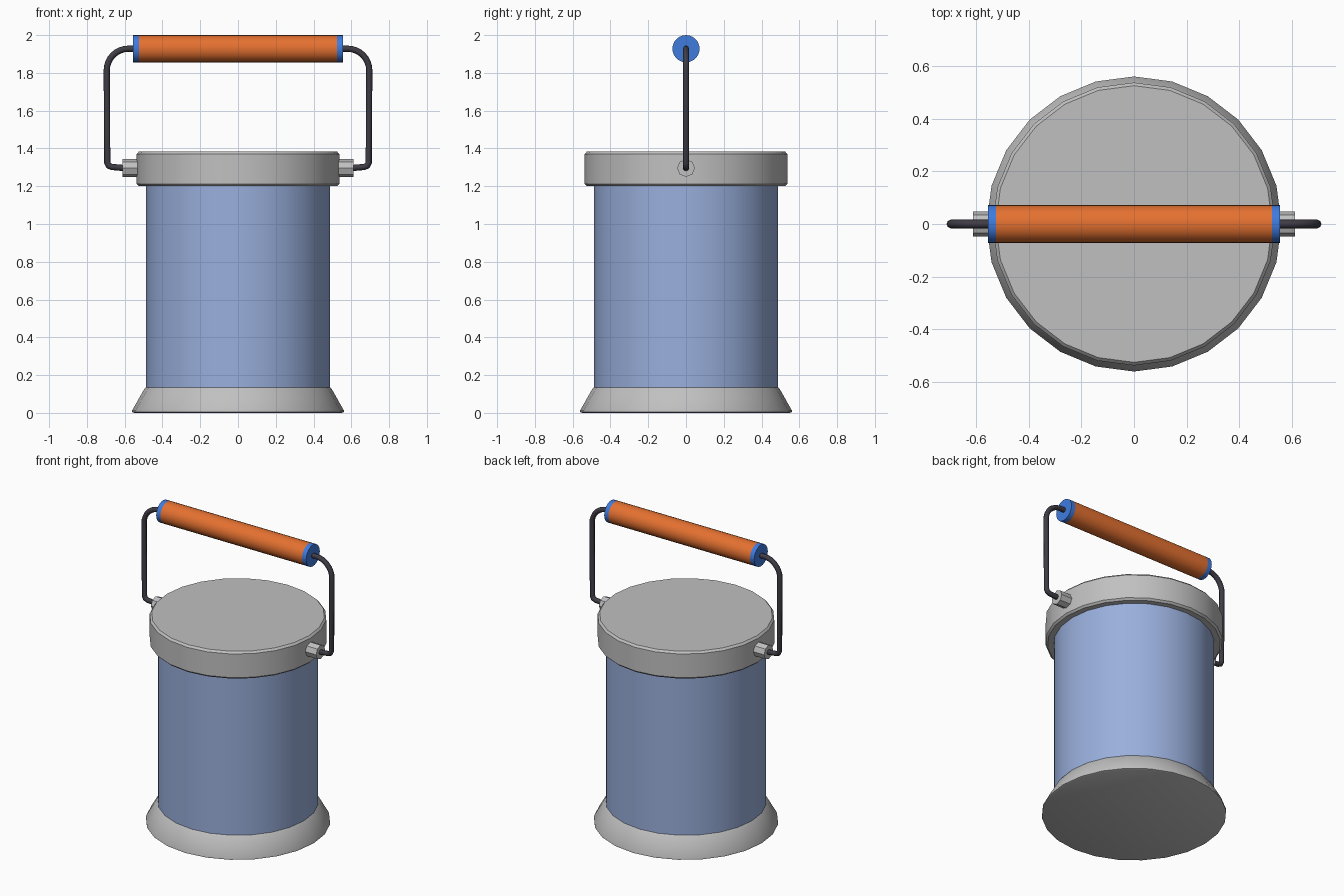
import bpy, math
from mathutils import Matrix

if "Cube" in bpy.data.objects:
    bpy.data.objects.remove(bpy.data.objects["Cube"])


def material(name, rgb):
    m = bpy.data.materials.new(name)
    m.diffuse_color = (*rgb, 1)
    m.use_nodes = True
    m.node_tree.nodes["Principled BSDF"].inputs["Base Color"].default_value = m.diffuse_color
    return m


GREY = material("light grey", (0.53, 0.53, 0.53))
PALE = material("pale blue", (0.32, 0.43, 0.72))
ORANGE = material("orange", (0.78, 0.165, 0.03))
BLUE = material("bright blue", (0.05, 0.20, 0.74))
DARK = material("dark wire", (0.05, 0.045, 0.06))


def finish(ob, mat, angle=30):
    ob.data.materials.clear()
    ob.data.materials.append(mat)
    bpy.ops.object.select_all(action='DESELECT')
    ob.select_set(True)
    bpy.context.view_layer.objects.active = ob
    bpy.ops.object.shade_smooth_by_angle(angle=math.radians(angle))


def turned(name, profile, mat, sides=24, along_x=False):
    """Closed solid of revolution from (radius, height) pairs."""
    verts, faces = [], []
    for r, h in profile:
        for i in range(sides):
            a = 2 * math.pi * i / sides
            verts.append((r * math.cos(a), r * math.sin(a), h))
    for k in range(len(profile) - 1):
        for i in range(sides):
            j = (i + 1) % sides
            a, b = k * sides, (k + 1) * sides
            faces.append((a + i, a + j, b + j, b + i))
    faces.append(tuple(reversed(range(sides))))
    faces.append(tuple(range((len(profile) - 1) * sides, len(profile) * sides)))
    me = bpy.data.meshes.new(name)
    me.from_pydata(verts, [], faces)
    if along_x:
        me.transform(Matrix.Rotation(math.pi / 2, 4, 'Y'))
    ob = bpy.data.objects.new(name, me)
    bpy.context.collection.objects.link(ob)
    finish(ob, mat)
    return ob


# Container: flared base, straight wall and bevelled lid
turned("base", [(0.55, 0), (0.56, 0.004), (0.56, 0.014),
                (0.497, 0.125), (0.488, 0.135)], GREY)
turned("body", [(0.488, 0.13), (0.488, 1.21)], PALE)
turned("lid", [(0.525, 1.2), (0.537, 1.212), (0.537, 1.37), (0.525, 1.383)], GREY)

# Grip with end caps
GRIP_Z = 1.928
turned("grip", [(0.072, -0.524), (0.072, 0.524)], ORANGE, 24, True).location.z = GRIP_Z

for side, label in ((-1, "left"), (1, "right")):
    cap = turned(label + "_grip_cap", [(0.072, -0.0155), (0.072, 0.0155)], BLUE, 24, True)
    cap.location = (side * 0.5395, 0, GRIP_Z)
    lug = turned(label + "_lug", [(0.047, -0.05), (0.047, 0.05)], GREY, 8, True)
    lug.location = (side * 0.561, 0, 1.296)

    # Bent wire arm from lug up to grip
    path = [(0.59, 1.295), (0.668, 1.302), (0.684, 1.308), (0.692, 1.325)]
    for i in range(9):
        a = math.pi / 2 * i / 8
        path.append((0.58 + 0.115 * math.cos(a), 1.813 + 0.115 * math.sin(a)))
    path.append((0.54, GRIP_Z))
    cu = bpy.data.curves.new(label + "_wire", 'CURVE')
    cu.dimensions = '3D'
    cu.bevel_depth = 0.0165
    cu.bevel_resolution = 2
    cu.use_fill_caps = True
    sp = cu.splines.new('POLY')
    sp.points.add(len(path) - 1)
    for p, (x, z) in zip(sp.points, path):
        p.co = (side * x, 0, z, 1)
    wire = bpy.data.objects.new(label + "_wire", cu)
    bpy.context.collection.objects.link(wire)
    bpy.ops.object.select_all(action='DESELECT')
    wire.select_set(True)
    bpy.context.view_layer.objects.active = wire
    bpy.ops.object.convert(target='MESH')
    finish(bpy.context.view_layer.objects.active, DARK, 50)
